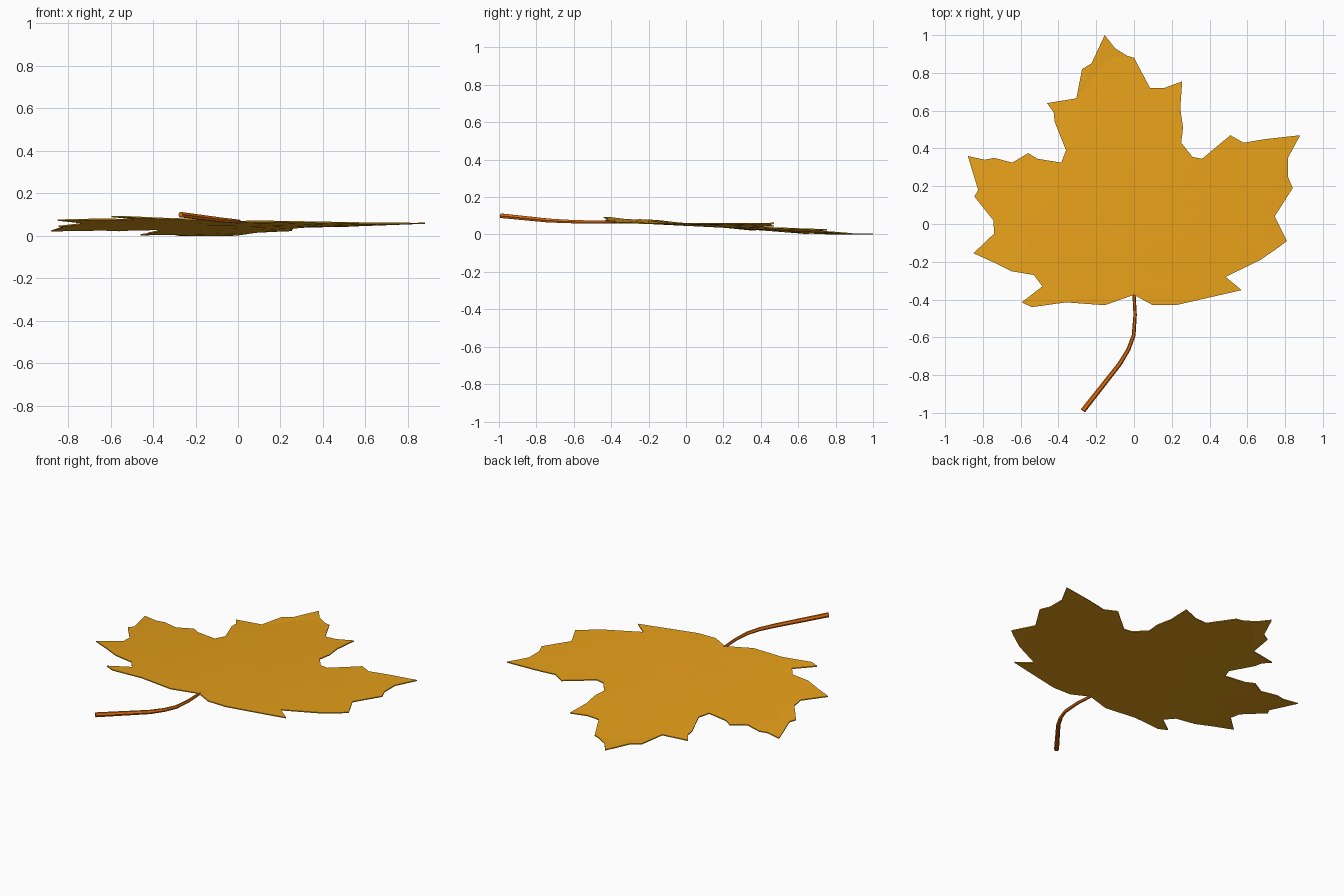
import bpy, bmesh
from mathutils import Vector

if "Cube" in bpy.data.objects:
    bpy.data.objects.remove(bpy.data.objects["Cube"])


def material(name, rgb):
    m = bpy.data.materials.new(name)
    m.diffuse_color = (*rgb, 1)
    m.use_nodes = True
    m.node_tree.nodes["Principled BSDF"].inputs["Base Color"].default_value = m.diffuse_color
    return m


gold = material("golden yellow", (0.79, 0.35, 0.01))
rust = material("rusty orange", (0.76, 0.16, 0.005))
THICK = 0.006


def height(x, y):
    # gentle twist and droop of the blade
    return max(0, 0.046 + 0.012 * abs(x) - 0.05 * y + 0.058 * x * y)


# Blade outline, counter-clockwise from the stem
outline = [
    (0, -.375), (.1, -.43), (.22, -.43), (.57, -.35), (.485, -.28), (.67, -.19),
    (.77, -.12), (.81, -.09), (.745, .04), (.84, .19), (.815, .25), (.815, .35),
    (.88, .47), (.7, .45), (.58, .43), (.51, .47), (.36, .345), (.31, .355),
    (.25, .43), (.26, .51), (.245, .61), (.255, .755), (.16, .72), (.085, .72),
    (0, .88), (-.035, .89), (-.1, .93), (-.155, 1), (-.225, .85), (-.275, .82),
    (-.305, .665), (-.46, .64), (-.425, .59), (-.42, .54), (-.36, .39),
    (-.385, .325), (-.51, .345), (-.56, .375), (-.645, .325), (-.74, .35),
    (-.79, .34), (-.88, .36), (-.825, .18), (-.845, .145), (-.745, .02),
    (-.74, -.05), (-.85, -.155), (-.75, -.2), (-.65, -.25), (-.53, -.27),
    (-.485, -.33), (-.595, -.415), (-.54, -.44), (-.36, -.415), (-.155, -.43)]

bm = bmesh.new()
bm.faces.new([bm.verts.new((x, y, 0)) for x, y in outline])
bm.normal_update()
bmesh.ops.triangulate(bm, faces=bm.faces[:], ngon_method="EAR_CLIP")

# Cut the blade into strips so that it can bend
for axis in (Vector((1, 0, 0)), Vector((0, 1, 0))):
    for i in range(-3, 5):
        bmesh.ops.bisect_plane(bm, geom=bm.verts[:] + bm.edges[:] + bm.faces[:],
                               plane_co=axis * i * 0.22, plane_no=axis)
bm.normal_update()
bmesh.ops.triangulate(bm, faces=bm.faces[:])

# Give thickness, then bend
geom = bmesh.ops.extrude_face_region(bm, geom=bm.faces[:], use_keep_orig=True)["geom"]
top = {v for v in geom if isinstance(v, bmesh.types.BMVert)}
for v in bm.verts:
    v.co.z = height(v.co.x, v.co.y) + (THICK if v in top else 0)
bmesh.ops.recalc_face_normals(bm, faces=bm.faces[:])
mesh = bpy.data.meshes.new("leaf_blade")
bm.to_mesh(mesh)
bm.free()
mesh.materials.append(gold)
bpy.context.collection.objects.link(bpy.data.objects.new("leaf_blade", mesh))

# Curved stem, widening to its end
path = [(0, -.37, .066, .7), (.006, -.48, .067, .75), (-.002, -.59, .068, .85),
        (-.03, -.665, .071, .9), (-.075, -.74, .075, 1), (-.27, -.988, .1, 1.15)]
curve = bpy.data.curves.new("stem", "CURVE")
curve.dimensions = "3D"
curve.bevel_depth = 0.012
curve.bevel_resolution = 1
curve.use_fill_caps = True
spline = curve.splines.new("POLY")
spline.points.add(len(path) - 1)
for p, (x, y, z, r) in zip(spline.points, path):
    p.co = (x, y, z, 1)
    p.radius = r
spline.use_smooth = False
curve.materials.append(rust)
stem = bpy.data.objects.new("stem", curve)
bpy.context.collection.objects.link(stem)
stem.select_set(True)
bpy.context.view_layer.objects.active = stem
bpy.ops.object.convert(target="MESH")
